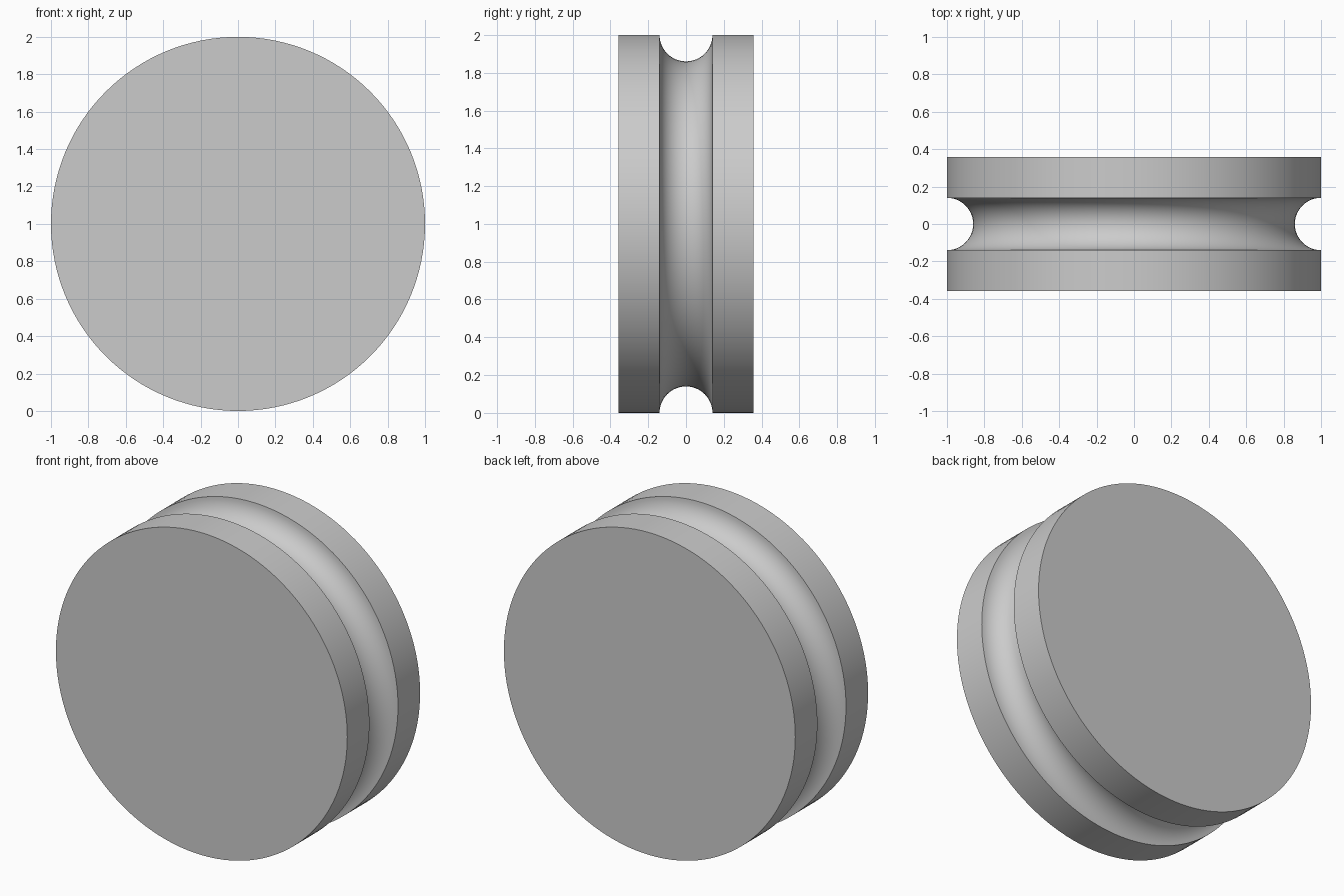
import bpy
import bmesh
from math import cos, sin, pi, radians
from mathutils import Vector

RADIUS = 1.0
HALF_WIDTH = 0.357
GROOVE = 0.14
SEGMENTS = 128
GROOVE_STEPS = 24

cube = bpy.data.objects.get("Cube")
if cube:
    bpy.data.objects.remove(cube, do_unlink=True)

# Plain grey material
grey = bpy.data.materials.new("light grey")
grey.use_nodes = True
colour = (0.6, 0.6, 0.6, 1.0)
grey.diffuse_color = colour
grey.node_tree.nodes["Principled BSDF"].inputs["Base Color"].default_value = colour

# Rim profile as (radius, y): flat band, round groove, flat band
profile = [(RADIUS, -HALF_WIDTH)]
for i in range(GROOVE_STEPS + 1):
    a = pi * i / GROOVE_STEPS
    profile.append((RADIUS - GROOVE * sin(a), -GROOVE * cos(a)))
profile.append((RADIUS, HALF_WIDTH))

# Revolve the profile around the y axis
bm = bmesh.new()
rings = []
for r, y in profile:
    ring = []
    for s in range(SEGMENTS):
        t = 2 * pi * s / SEGMENTS
        ring.append(bm.verts.new(Vector((r * cos(t), y, RADIUS + r * sin(t)))))
    rings.append(ring)
for a, b in zip(rings, rings[1:]):
    for s in range(SEGMENTS):
        n = (s + 1) % SEGMENTS
        bm.faces.new((a[s], a[n], b[n], b[s]))

# Flat front and back discs
bm.faces.new(rings[0])
bm.faces.new(rings[-1])
bmesh.ops.recalc_face_normals(bm, faces=bm.faces)

mesh = bpy.data.meshes.new("grooved_wheel")
bm.to_mesh(mesh)
bm.free()
mesh.materials.append(grey)
wheel = bpy.data.objects.new("grooved_wheel", mesh)
bpy.context.collection.objects.link(wheel)

# Smooth rim and groove with sharp edges
bpy.ops.object.select_all(action="DESELECT")
wheel.select_set(True)
bpy.context.view_layer.objects.active = wheel
bpy.ops.object.shade_smooth_by_angle(angle=radians(30))
